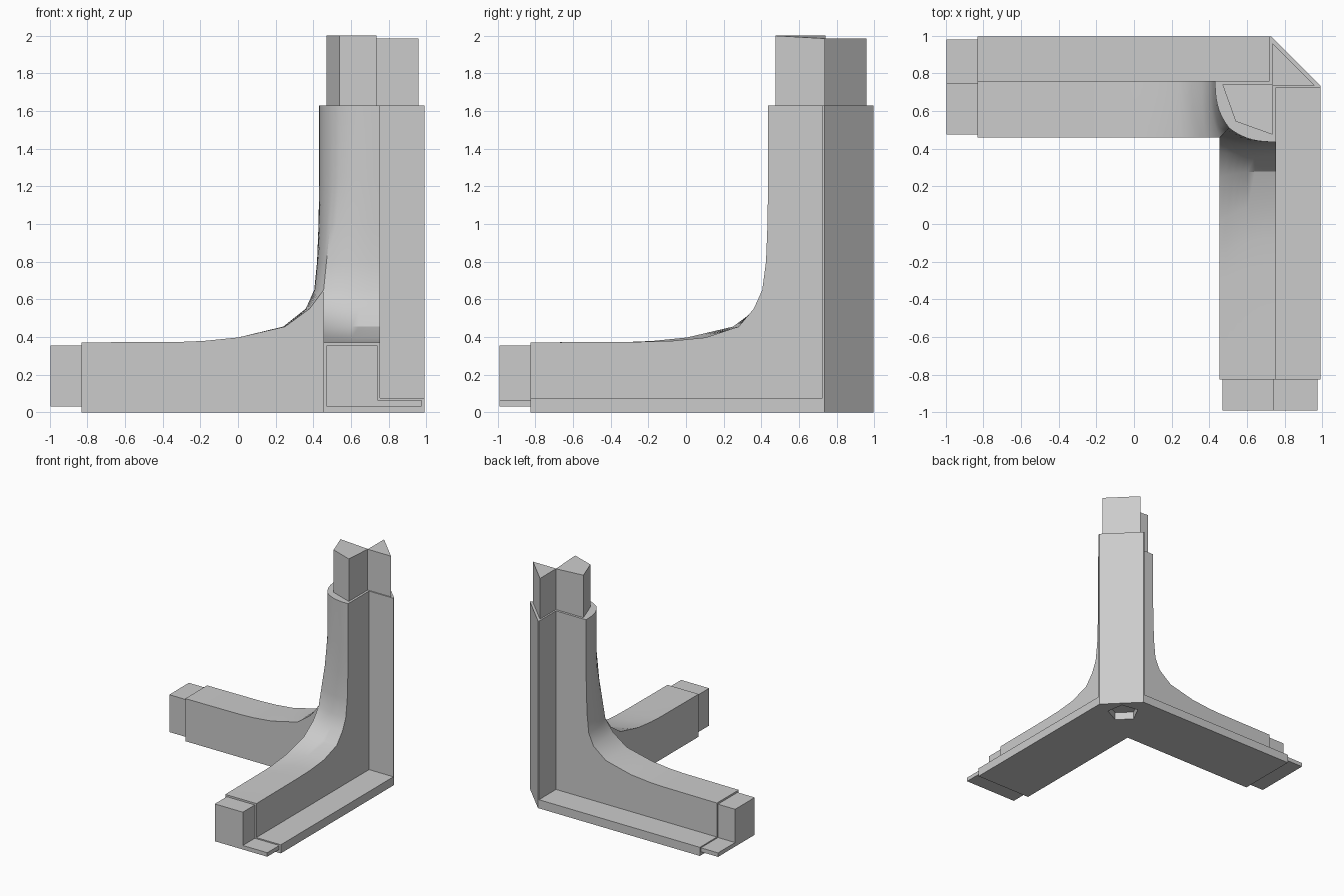
import bpy, bmesh, math
from mathutils import Matrix, Vector

cube = bpy.data.objects.get("Cube")
if cube:
    bpy.data.objects.remove(cube)

grey = bpy.data.materials.new("plain_grey")
grey.use_nodes = True
grey.diffuse_color = (0.6, 0.6, 0.6, 1)
grey.node_tree.nodes["Principled BSDF"].inputs["Base Color"].default_value = (0.6, 0.6, 0.6, 1)

SHIFT = 0.005          # the two floor arms mirror across a slightly shifted diagonal
FLOOR, COLUMN_TOP, ARM_END = 0.075, 1.63, -0.83


def mirror(p):
    return (p[1] - SHIFT, p[0] + SHIFT)


def make(name, bm):
    bmesh.ops.remove_doubles(bm, verts=bm.verts, dist=0.0005)
    bmesh.ops.recalc_face_normals(bm, faces=bm.faces)
    mesh = bpy.data.meshes.new(name)
    bm.to_mesh(mesh)
    bm.free()
    mesh.materials.append(grey)
    ob = bpy.data.objects.new(name, mesh)
    bpy.context.collection.objects.link(ob)
    return ob


def loft(name, rings):
    """Skin closed rings of equal length and cap both ends."""
    bm = bmesh.new()
    rows = [[bm.verts.new(p) for p in ring] for ring in rings]
    n = len(rows[0])
    for low, high in zip(rows, rows[1:]):
        for i in range(n):
            j = (i + 1) % n
            bm.faces.new((low[i], low[j], high[j], high[i]))
    bm.faces.new(rows[0])
    bm.faces.new(rows[-1])
    return make(name, bm)


def prism(name, outline, z0, z1):
    return loft(name, [[(x, y, z) for x, y in outline] for z in (z0, z1)])


# Main body: two arms sweeping up into a rounded column.
# Per level: height, left arm reach and skew, front arm reach and skew
levels = [
    (0, ARM_END, 0, ARM_END, 0),
    (0.371, ARM_END, 0, ARM_END, 0),
    (0.374, -0.3, 0, -0.26, -0.04),
    (0.379, -0.18, 0, -0.08, -0.1),
    (0.397, 0.0, 0, 0.1, -0.1),
    (0.455, 0.24, 0.01, 0.275, -0.03),
    (0.55, 0.36, 0.02, 0.355, 0.025),
    (0.65, 0.405, 0.05, 0.4, 0.055),
    (0.8, 0.42, 0, 0.42, 0),
    (1.0, 0.428, 0, 0.428, 0),
    (1.25, 0.431, 0, 0.431, 0),
    (COLUMN_TOP, 0.431, 0, 0.431, 0),
]
STEPS = 8


def side(reach, skew, z):
    """Half of the inner contour, from the back of an arm to the inner corner."""
    mid = 0.455
    if z > 0.65:
        mid += 0.05 * min(1, (z - 0.65) / 0.5)
        skew = mid - reach
    end = mid + SHIFT
    pts = []
    for i in range(STEPS + 1):
        t = i / STEPS
        pts.append((reach + skew * t ** 2.7, 0.76 + (end - 0.76) * t))
    return pts, (mid, end)


rings = []
for z, ax, ad, bx, bd in levels:
    left, corner = side(ax, ad, z)
    front, _ = side(bx, bd, z)
    outline = left + [corner] + [mirror(p) for p in reversed(front)]
    outline += [(0.755, 0.725), (0.72, 0.725), (0.72, 0.76)]
    rings.append([(x, y, z) for x, y in outline])
body = loft("body", rings)

# Flanges: chamfered corner post and a thin ledge along each arm
post = prism("corner_post", [(0.72, 0.725), (0.99, 0.725), (0.99, 0.735),
                             (0.73, 0.995), (0.72, 0.995)], 0, COLUMN_TOP)
ledge = [(ARM_END, 0.76), (0.72, 0.76), (0.72, 0.995), (ARM_END, 0.995)]
left_ledge = prism("back_ledge", ledge, 0, FLOOR)
front_ledge = prism("side_ledge", [mirror(p) for p in ledge], 0, FLOOR)

# Stepped plugs at the arm ends
step = [(0.475, 0.03), (0.98, 0.03), (0.98, 0.065), (0.745, 0.065),
        (0.745, 0.355), (0.475, 0.355)]
ends = (-0.995, ARM_END)
loft("back_arm_plug", [[(x, y, z) for y, z in step] for x in ends])
loft("side_arm_plug", [[(*mirror((x, y)), z) for y, z in step] for x in ends])

# Column plugs: the inner one dips slightly toward the outer corner
inner = [(0.47, 0.74), (0.54, 0.545), (0.735, 0.475), (0.735, 0.74)]
heights = (2, 2, 2, 1.985)
loft("inner_column_plug", [[(x, y, COLUMN_TOP) for x, y in inner],
                           [(x, y, h) for (x, y), h in zip(inner, heights)]])
prism("outer_column_plug", [(0.735, 0.735), (0.96, 0.735), (0.735, 0.96)],
      COLUMN_TOP, 1.985)

# Five-sided blind socket underneath, pointing at the outer corner
socket = [(0.745 + 0.13 * math.cos(math.pi / 4 + k * math.tau / 5),
           0.75 + 0.13 * math.sin(math.pi / 4 + k * math.tau / 5)) for k in range(5)]
cutter = prism("socket_cutter", socket, -0.1, 0.066)
cutter.hide_render = True
for ob in (body, post, left_ledge, front_ledge):
    mod = ob.modifiers.new("socket", 'BOOLEAN')
    mod.operation = 'DIFFERENCE'
    mod.solver = 'EXACT'
    mod.object = cutter
    bpy.context.view_layer.objects.active = ob
    bpy.ops.object.modifier_apply(modifier=mod.name)
bpy.data.objects.remove(cutter)

# Smooth only the curved inner sweep
bpy.ops.object.select_all(action='DESELECT')
body.select_set(True)
bpy.context.view_layer.objects.active = body
bpy.ops.object.shade_smooth_by_angle(angle=math.radians(30))
